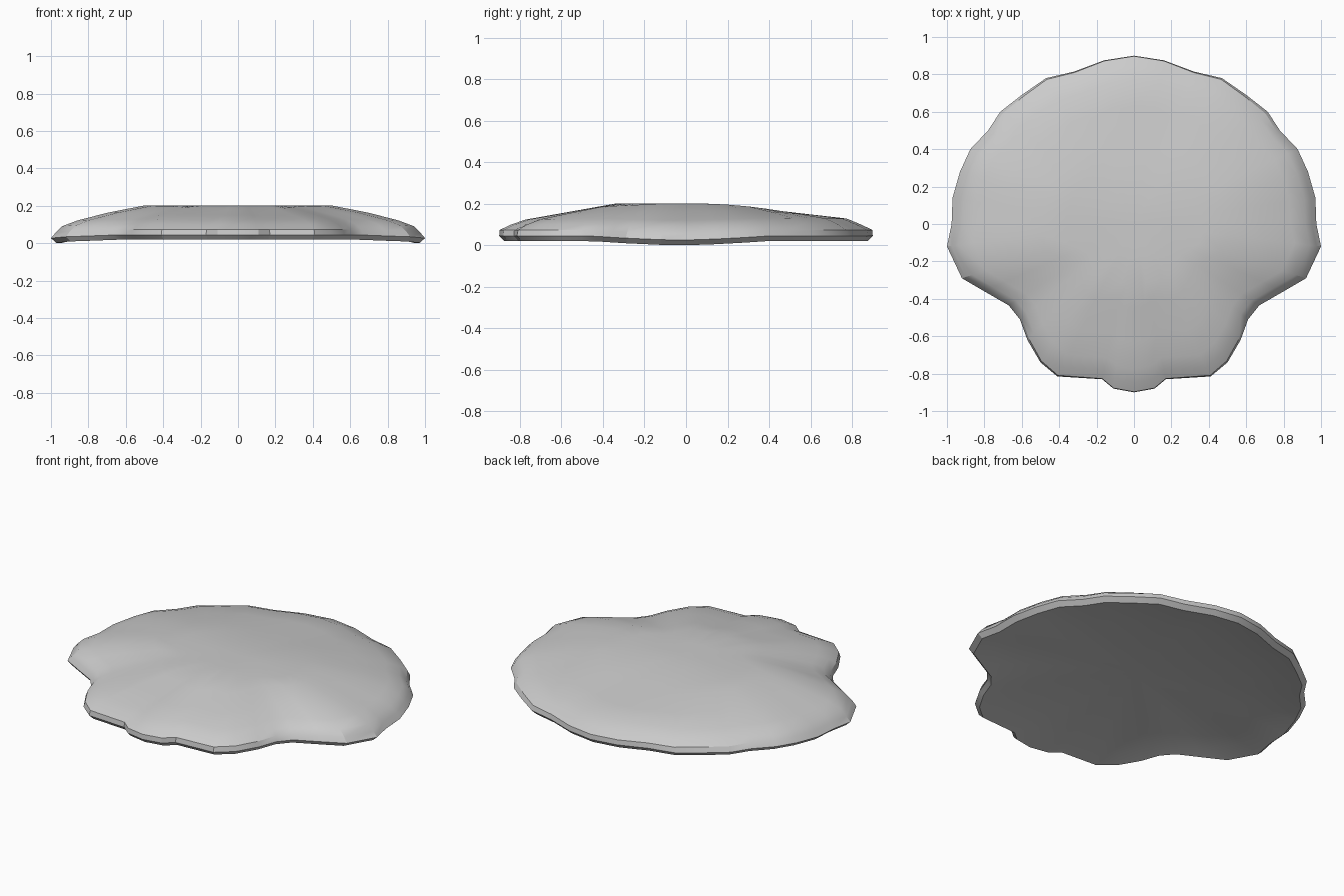
import bpy, bmesh, math

if "Cube" in bpy.data.objects:
    bpy.data.objects.remove(bpy.data.objects["Cube"])

# right half of the outline, back to front
HALF = [(0, .9), (.16, .875), (.32, .815), (.47, .78), (.6, .69), (.715, .6), (.78, .5),
        (.875, .4), (.93, .28), (.97, .14), (.975, 0), (1, -.12), (.92, -.29), (.8, -.36),
        (.67, -.435), (.61, -.51), (.57, -.62), (.5, -.74), (.41, -.815), (.17, -.83),
        (.11, -.88), (0, -.9)]
OUTLINE = HALF + [(-x, y) for x, y in HALF[-2:0:-1]]

# dome falloff (fraction from centre, height fraction) for each direction
SIDE = [(0, 1), (.5, 1), (.7, .73), (.85, .47), (.93, .28), (1, .0)]
BACK = [(0, 1), (.2, .96), (.87, .42), (1, 0)]
FRONT = [(0, 1), (.37, 1), (.89, .35), (1, 0)]
RINGS = [.18, .37, .5, .7, .86, .94]
TOP, UNDER = .202, .095


def interp(table, t):
    for (a, u), (b, v) in zip(table, table[1:]):
        if t <= b:
            return u + (v - u) * (t - a) / (b - a)
    return table[-1][1]


def section(x, y):
    """Points from the top centre outwards, round the rim and back underneath."""
    w = (y / math.hypot(x, y)) ** 2
    end = BACK if y > 0 else FRONT
    base = .02 * min(1, abs(y + .03) / .43) ** 1.5
    rim = base + .054
    inset = .997 - .022 * (1 - w)

    def dome(s):
        return rim + (TOP - rim) * ((1 - w) * interp(SIDE, s) + w * interp(end, s))

    pts = [(x * s, y * s, dome(s)) for s in RINGS]
    pts += [(x * inset, y * inset, rim), (x, y, base + .025), (x * .972, y * .972, base)]
    # shallow hollow underneath
    pts += [(x * s, y * s, base + (UNDER - base) * (1 - s * s)) for s in (.86, .7, .5, .25)]
    return pts


# shell plate
bm = bmesh.new()
cols = [[bm.verts.new(p) for p in section(x, y)] for x, y in OUTLINE]
top = bm.verts.new((0, 0, TOP))
under = bm.verts.new((0, 0, UNDER))
for a, b in zip(cols, cols[1:] + cols[:1]):
    bm.faces.new((top, a[0], b[0]))
    bm.faces.new((under, b[-1], a[-1]))
    for i in range(len(a) - 1):
        bm.faces.new((a[i], a[i + 1], b[i + 1], b[i]))
bmesh.ops.recalc_face_normals(bm, faces=bm.faces)
mesh = bpy.data.meshes.new("shell_plate")
bm.to_mesh(mesh)
bm.free()
plate = bpy.data.objects.new("shell_plate", mesh)
bpy.context.collection.objects.link(plate)
bpy.context.view_layer.objects.active = plate
plate.select_set(True)
bpy.ops.object.shade_smooth_by_angle(angle=math.radians(25))
